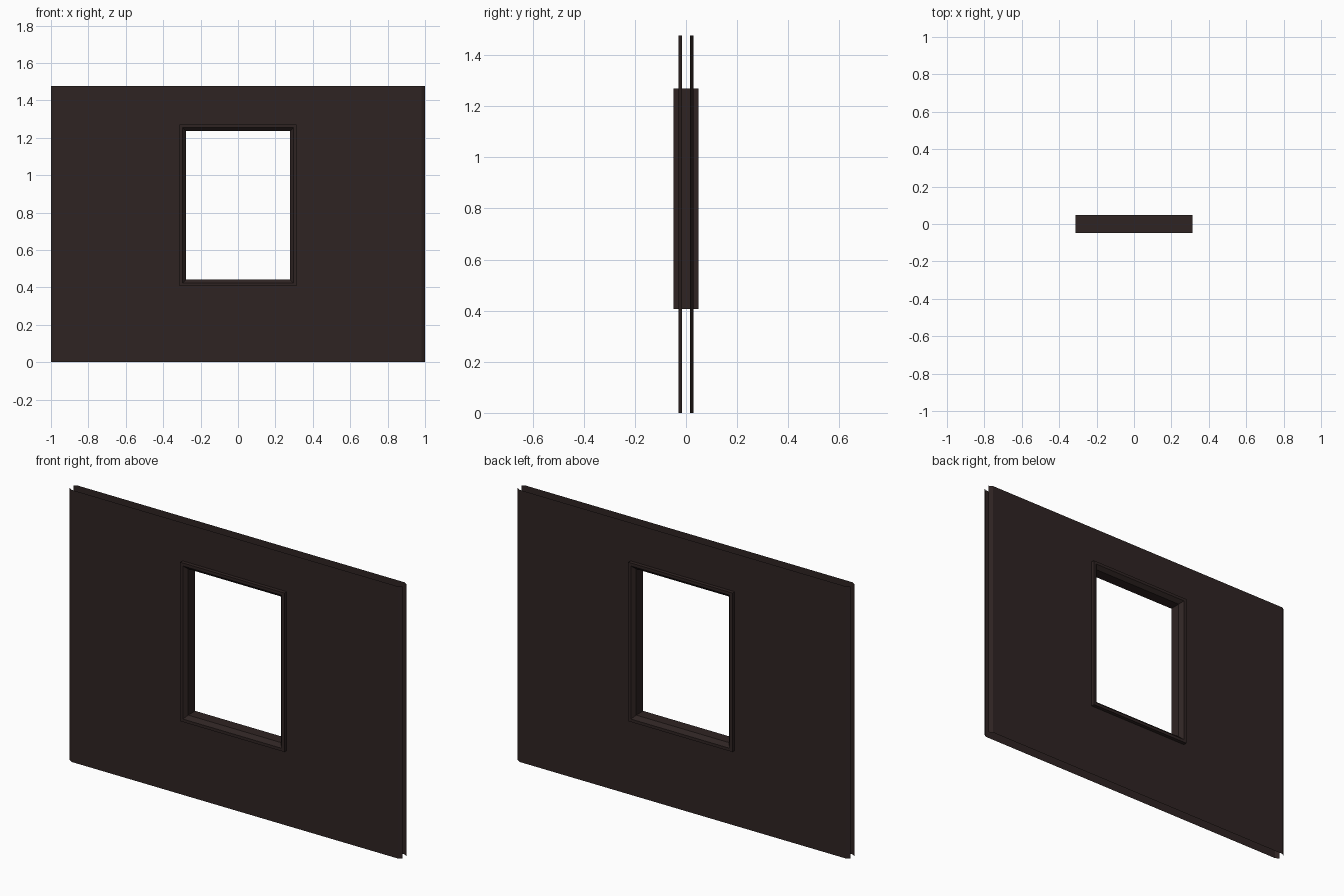
import bpy, bmesh

if "Cube" in bpy.data.objects:
    bpy.data.objects.remove(bpy.data.objects["Cube"])

wood = bpy.data.materials.new("dark brown wood")
wood.diffuse_color = (0.028, 0.0175, 0.0165, 1)
wood.use_nodes = True
wood.node_tree.nodes["Principled BSDF"].inputs["Base Color"].default_value = wood.diffuse_color


def make_object(name, bm):
    mesh = bpy.data.meshes.new(name)
    bm.to_mesh(mesh)
    bm.free()
    mesh.materials.append(wood)
    obj = bpy.data.objects.new(name, mesh)
    bpy.context.collection.objects.link(obj)
    return obj


def wall_sheet(name, side):
    """Thin open panel with a window hole; its side edges bevel inward."""
    xs = [-1, -0.98, -0.3, 0.3, 0.98, 1]
    zs = [0, 0.42, 1.255, 1.477]
    bm = bmesh.new()
    grid = [[bm.verts.new((x, side * (0.0165 if abs(x) == 1 else 0.029), z))
             for x in xs] for z in zs]
    for r in range(len(zs) - 1):
        for c in range(len(xs) - 1):
            if (r, c) == (1, 2):      # window hole
                continue
            quad = [grid[r][c], grid[r][c + 1],
                    grid[r + 1][c + 1], grid[r + 1][c]]
            bm.faces.new(quad if side < 0 else quad[::-1])
    return make_object(name, bm)


def window_frame():
    """Rectangular frame: one cross-section swept round the opening."""
    half_w, z0, z1 = 0.313, 0.407, 1.27
    # inset from the outer edge, depth
    profile = [(0, 0.049), (0, -0.049), (0.016, -0.049), (0.035, -0.03),
               (0.035, 0.03), (0.016, 0.049)]
    bm = bmesh.new()
    loops = []
    for d, y in profile:
        w = half_w - d
        loops.append([bm.verts.new(p) for p in (
            (-w, y, z0 + d), (w, y, z0 + d), (w, y, z1 - d), (-w, y, z1 - d))])
    for i, a in enumerate(loops):
        b = loops[(i + 1) % len(loops)]
        for k in range(4):
            n = (k + 1) % 4
            bm.faces.new((a[k], a[n], b[n], b[k]))
    bmesh.ops.recalc_face_normals(bm, faces=bm.faces)
    return make_object("window_frame", bm)


wall_sheet("front_wall_panel", -1)
wall_sheet("back_wall_panel", 1)
window_frame()
